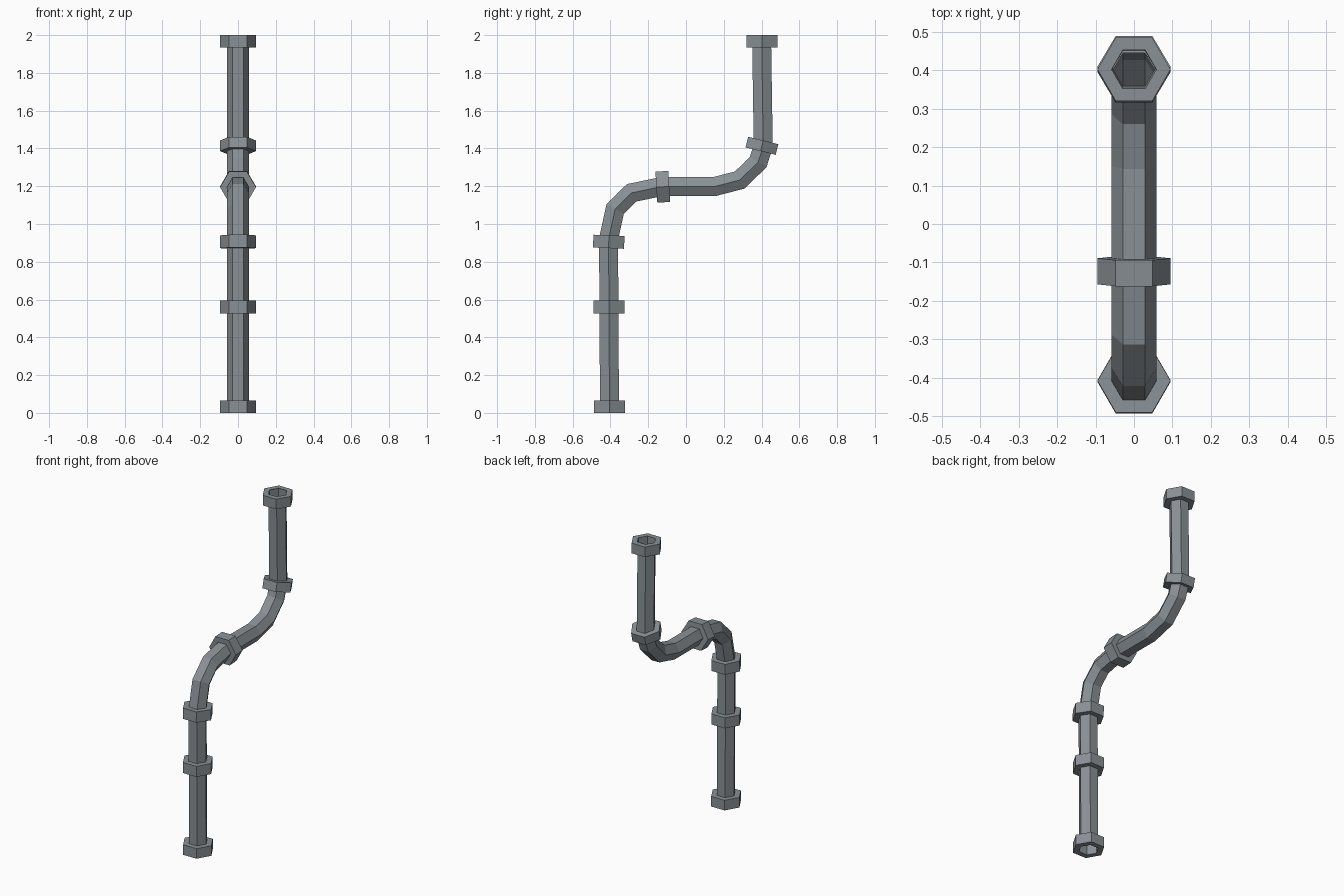
import bpy, bmesh
from math import cos, sin, pi
from mathutils import Vector

if "Cube" in bpy.data.objects:
    bpy.data.objects.remove(bpy.data.objects["Cube"])

PIPE_R, FLANGE_R, SIDES = 0.058, 0.095, 6
X = Vector((1, 0, 0))

metal = bpy.data.materials.new("dark_metal")
metal.diffuse_color = (0.25, 0.28, 0.30, 1)
metal.use_nodes = True
metal.node_tree.nodes["Principled BSDF"].inputs["Base Color"].default_value = metal.diffuse_color


def V(y, z):
    return Vector((0, y, z))


def hex_ring(bm, centre, axis, radius, stretch=1.0):
    """Hexagon of vertices around an axis lying in the YZ plane."""
    side = axis.normalized().cross(X)
    return [bm.verts.new(centre + X * radius * cos(2 * pi * i / SIDES)
                         + side * radius * stretch * sin(2 * pi * i / SIDES))
            for i in range(SIDES)]


def bridge(bm, a, b):
    for i in range(SIDES):
        j = (i + 1) % SIDES
        bm.faces.new((a[i], a[j], b[j], b[i]))


def finish(bm, name):
    bmesh.ops.recalc_face_normals(bm, faces=bm.faces)
    mesh = bpy.data.meshes.new(name)
    bm.to_mesh(mesh)
    bm.free()
    mesh.materials.append(metal)
    ob = bpy.data.objects.new(name, mesh)
    bpy.context.collection.objects.link(ob)
    return ob


def pipe(name, points):
    """Open hexagonal tube with mitred bends."""
    bm = bmesh.new()
    rings = []
    for i, p in enumerate(points):
        d_in = (p - points[i - 1]).normalized() if i else V(0, 1)
        d_out = (points[i + 1] - p).normalized() if i < len(points) - 1 else V(0, 1)
        axis = (d_in + d_out).normalized()
        rings.append(hex_ring(bm, p, axis, PIPE_R, 1 / axis.dot(d_out)))
    for a, b in zip(rings, rings[1:]):
        bridge(bm, a, b)
    return finish(bm, name)


def flange(name, centre, axis, length):
    """Hexagonal collar with the pipe bore through it."""
    bm = bmesh.new()
    half = axis.normalized() * length / 2
    loops = [hex_ring(bm, centre + half * s, axis, r)
             for s, r in ((-1, PIPE_R), (-1, FLANGE_R), (1, FLANGE_R), (1, PIPE_R))]
    for a, b in zip(loops, loops[1:]):
        bridge(bm, a, b)
    return finish(bm, name)


# S-shaped pipe, bottom to top
pipe("pipe", [V(*p) for p in (
    (-0.405, 0), (-0.41, 0.92), (-0.375, 1.08), (-0.288, 1.165), (-0.13, 1.198),
    (0.15, 1.198), (0.285, 1.233), (0.382, 1.328), (0.409, 1.41), (0.400, 2.0))])

# Collars: centre, axis, length
for name, centre, axis, length in (
        ("bottom_flange", (-0.406, 0.0325), (0, 1), 0.065),
        ("lower_collar", (-0.408, 0.56), (0, 1), 0.068),
        ("bend_collar", (-0.409, 0.906), (0.04, 1), 0.068),
        ("middle_collar", (-0.123, 1.197), (1, 0.06), 0.068),
        ("upper_collar", (0.402, 1.414), (0.235, 0.97), 0.058),
        ("top_flange", (0.402, 1.9675), (0, 1), 0.065)):
    flange(name, V(*centre), V(*axis), length)
